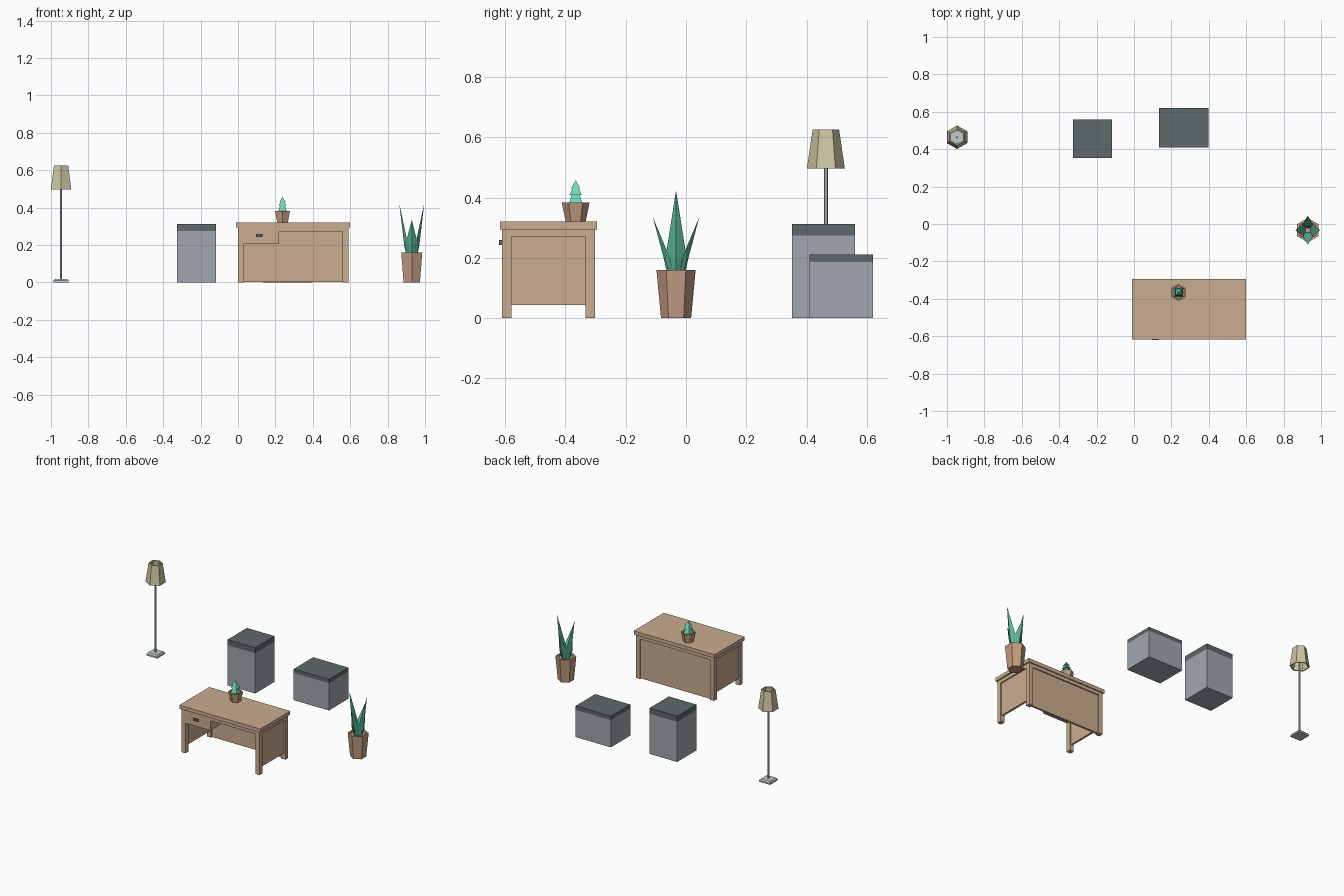
import bpy, bmesh, math
from mathutils import Vector

if "Cube" in bpy.data.objects:
    bpy.data.objects.remove(bpy.data.objects["Cube"])


def mat(name, rgb):
    m = bpy.data.materials.new(name)
    lin = [((c / 255 + 0.055) / 1.055) ** 2.4 for c in rgb]
    m.diffuse_color = (*lin, 1)
    m.use_nodes = True
    m.node_tree.nodes["Principled BSDF"].inputs["Base Color"].default_value = m.diffuse_color
    return m


WOOD = mat("light wood", (203, 172, 143))
CLAY = mat("clay", (196, 157, 131))
GREY = mat("grey box", (160, 167, 174))
DARK = mat("dark slate", (94, 104, 106))
CREAM = mat("cream shade", (206, 198, 163))
METAL = mat("pale metal", (196, 204, 205))
LEAF = mat("leaf green", (90, 184, 153))
MINT = mat("mint green", (112, 218, 186))


def finish(name, bm, material):
    bmesh.ops.recalc_face_normals(bm, faces=bm.faces)
    me = bpy.data.meshes.new(name)
    bm.to_mesh(me)
    bm.free()
    me.materials.append(material)
    ob = bpy.data.objects.new(name, me)
    bpy.context.collection.objects.link(ob)
    return ob


def box(name, x, y, z, material):
    """Box from (min, max) ranges."""
    bm = bmesh.new()
    bmesh.ops.create_cube(bm, size=1)
    for v in bm.verts:
        v.co = [r[0] + (c + 0.5) * (r[1] - r[0]) for c, r in zip(v.co, (x, y, z))]
    return finish(name, bm, material)


def rings(name, x, y, profile, sides, material, turn=0.0, caps=(True, True)):
    """Stack of regular polygons given as (radius, z)."""
    bm = bmesh.new()
    loops = []
    for r, z in profile:
        angles = [turn + 2 * math.pi * i / sides for i in range(sides)]
        loops.append([bm.verts.new((x + r * math.cos(a), y + r * math.sin(a), z)) for a in angles])
    for a, b in zip(loops, loops[1:]):
        for i in range(sides):
            j = (i + 1) % sides
            bm.faces.new((a[i], a[j], b[j], b[i]))
    if caps[0]:
        bm.faces.new(loops[0])
    if caps[1]:
        bm.faces.new(loops[-1])
    return finish(name, bm, material)


HEX = math.pi / 2      # corners on +y and -y
SQUARE = math.pi / 4   # sides along the axes
R2 = math.sqrt(2)

# Desk top, legs and rails
X0, X1, Y0, Y1 = 0.0, 0.59, -0.61, -0.302
T = 0.031
box("desk_top", (-0.01, 0.60), (-0.617, -0.295), (0.295, 0.32), WOOD)
for side, xr in (("left", (X0, X0 + T)), ("right", (X1 - T, X1))):
    box("desk_front_leg_" + side, xr, (Y0, Y0 + T), (0, 0.295), WOOD)
    box("desk_back_leg_" + side, xr, (Y1 - T, Y1), (0, 0.295), WOOD)
    box("desk_side_rail_" + side, xr, (Y0 + T, Y1 - T), (0.271, 0.295), WOOD)
    mid = sum(xr) / 2
    box("desk_side_panel_" + side, (mid - 0.007, mid + 0.007), (Y0 + T, Y1 - T), (0.043, 0.271), WOOD)
box("desk_front_rail", (0.22, X1 - T), (Y0, Y0 + T), (0.272, 0.295), WOOD)
box("desk_back_rail", (X0 + T, X1 - T), (Y1 - T, Y1), (0.272, 0.295), WOOD)
box("desk_back_panel", (X0 + T, X1 - T), (Y1 - 0.022, Y1 - 0.008), (0.002, 0.272), WOOD)

# Drawer and its handle
box("drawer", (X0 + T, 0.22), (Y0, Y1 - T), (0.205, 0.295), WOOD)
box("drawer_handle", (0.095, 0.131), (-0.62, -0.61), (0.243, 0.259), DARK)

# Storage boxes with dark lids
for name, x, y, split, top in (
        ("tall_box", (-0.325, -0.117), (0.352, 0.56), 0.274, 0.312),
        ("low_box", (0.133, 0.398), (0.41, 0.62), 0.186, 0.212)):
    box(name + "_body", x, y, (0, split), GREY)
    box(name + "_lid", x, y, (split, top), DARK)

# Floor lamp
LX, LY = -0.946, 0.464
rings("lamp_base", LX, LY, [(0.041 * R2, 0), (0.041 * R2, 0.01), (0.034 * R2, 0.019)], 4, METAL, SQUARE)
rings("lamp_pole", LX, LY, [(0.0065, 0.015), (0.0065, 0.56)], 6, METAL, HEX)
rings("lamp_shade", LX, LY,
      [(0.063, 0.496), (0.044, 0.626), (0.036, 0.626), (0.055, 0.496), (0.063, 0.496)],
      6, CREAM, HEX, (False, False))


# Hexagonal pots with recessed soil
def pot(name, x, y, z0, z1, r0, r1):
    rings(name, x, y, [(r0, z0), (r1, z1), (r1 * 0.8, z1), (r1 * 0.78, z1 - 0.01)], 6, CLAY, HEX)


pot("floor_pot", 0.929, -0.033, 0, 0.16, 0.05, 0.065)
pot("desk_pot", 0.238, -0.366, 0.32, 0.383, 0.033, 0.046)

# Four pointed leaves: outer ridge, two side edges and a flat inner face
for k in range(4):
    tall = k % 2 == 0
    tip = (0.067, 0, 0.424) if tall else (0.077, 0, 0.335)
    a = k * math.pi / 2
    bm = bmesh.new()

    def p(out, side, z):
        return bm.verts.new((0.929 + out * math.cos(a) - side * math.sin(a),
                             -0.033 + out * math.sin(a) + side * math.cos(a), z))
    low = [p(0.012, -0.024, 0.15), p(0.03, 0, 0.15), p(0.012, 0.024, 0.15)]
    wide = [p(0.018, -0.036, 0.195), p(0.04, 0, 0.195), p(0.018, 0.036, 0.195)]
    top = p(*tip)
    bm.faces.new(low)
    for i in range(3):
        j = (i + 1) % 3
        bm.faces.new((low[i], low[j], wide[j], wide[i]))
        bm.faces.new((wide[i], wide[j], top))
    finish("leaf_%d" % (k + 1), bm, LEAF)

# Small tiered plant on the desk
for i, (r0, r1, z0, z1) in enumerate((
        (0.024, 0.012, 0.374, 0.412),
        (0.020, 0.009, 0.409, 0.434),
        (0.015, 0.001, 0.431, 0.456))):
    rings("plant_tier_%d" % (i + 1), 0.238, -0.366, [(r0 * R2, z0), (r1 * R2, z1)], 4, MINT, SQUARE)
